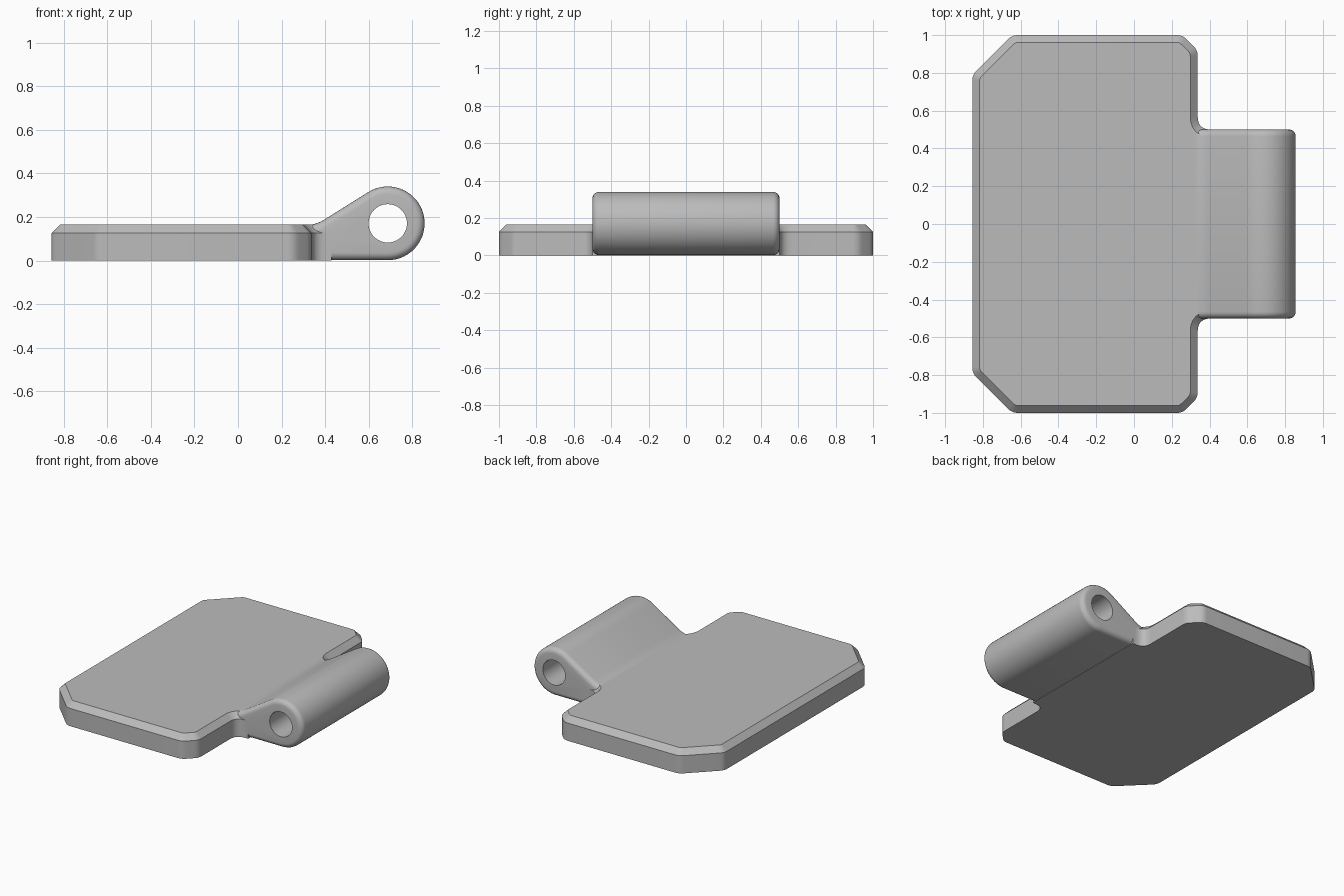
import bpy
import bmesh
import math
from mathutils import Vector, Matrix

if "Cube" in bpy.data.objects:
    bpy.data.objects.remove(bpy.data.objects["Cube"], do_unlink=True)

grey = bpy.data.materials.new("plain_grey")
grey.use_nodes = True
GREY = (0.5, 0.5, 0.5, 1)
grey.diffuse_color = GREY
grey.node_tree.nodes["Principled BSDF"].inputs["Base Color"].default_value = GREY

THICK = 0.165
EYE_X, EYE_Z, EYE_R, HOLE_R = 0.687, 0.171, 0.169, 0.088


def rounded(corners, steps=6):
    """Round each (x, y, cut) corner of a closed outline; cut 0 stays sharp."""
    out = []
    for i, (x, y, cut) in enumerate(corners):
        p = Vector((x, y))
        if not cut:
            out.append(p)
            continue
        before = Vector(corners[i - 1][:2])
        after = Vector(corners[(i + 1) % len(corners)][:2])
        a = p + (before - p).normalized() * cut
        b = p + (after - p).normalized() * cut
        for k in range(steps + 1):
            t = k / steps
            out.append(a * (1 - t) ** 2 + p * 2 * t * (1 - t) + b * t * t)
    return out


def extrude_outline(name, outline, height, bevel, segments, both_ends):
    """Extrude an outline along z and bevel the rim of its end caps."""
    bm = bmesh.new()
    base = bm.faces.new([bm.verts.new((p.x, p.y, 0)) for p in outline])
    ext = bmesh.ops.extrude_face_region(bm, geom=[base], use_keep_orig=True)
    top = [v for v in ext["geom"] if isinstance(v, bmesh.types.BMVert)]
    bmesh.ops.translate(bm, verts=top, vec=(0, 0, height))
    bmesh.ops.recalc_face_normals(bm, faces=bm.faces)
    rim = [e for e in bm.edges if all(v.co.z > height / 2 for v in e.verts)
           or (both_ends and all(v.co.z < height / 2 for v in e.verts))]
    bmesh.ops.bevel(bm, geom=rim, offset=bevel, segments=segments,
                    profile=0.5, affect='EDGES')
    mesh = bpy.data.meshes.new(name)
    bm.to_mesh(mesh)
    bm.free()
    mesh.materials.append(grey)
    obj = bpy.data.objects.new(name, mesh)
    bpy.context.collection.objects.link(obj)
    return obj


def combine(target, tool, operation):
    """Apply a boolean and remove the tool object."""
    mod = target.modifiers.new(operation.lower(), 'BOOLEAN')
    mod.operation, mod.solver, mod.object = operation, 'EXACT', tool
    bpy.context.view_layer.objects.active = target
    bpy.ops.object.modifier_apply(modifier=mod.name)
    bpy.data.objects.remove(tool, do_unlink=True)


# Flat plate: clipped corners, filleted neck and chamfered top rim
half = [(0.43, 0.5, 0), (0.337, 0.5, 0.07), (0.337, 0.92, 0.03),
        (0.257, 1, 0.03), (-0.645, 1, 0.03), (-0.856, 0.79, 0.03)]
mirrored = [(x, -y, cut) for x, y, cut in reversed(half)]
plate = extrude_outline("hinge_leaf", rounded(half + mirrored),
                        THICK, 0.039, 1, False)

# Hinge knuckle: side profile with a round eye and a sloping web
profile = []
for k in range(41):
    a = math.radians(-90 + 212 * k / 40)
    profile.append((EYE_X + EYE_R * math.cos(a), EYE_Z + EYE_R * math.sin(a), 0))
top_z = THICK - 0.002
tx, tz, _ = profile[-1]
foot_x = tx - (tz - top_z) / math.tan(math.radians(32))
profile += [(foot_x, top_z, 0.045), (0.2, top_z, 0), (0.2, 0.002, 0)]
knuckle = extrude_outline("knuckle", rounded(profile), 1.0, 0.035, 5, True)
to_side = Matrix.Translation((0, 0.5, 0)) @ Matrix.Rotation(math.pi / 2, 4, 'X')
knuckle.data.transform(to_side)

# Pin hole through the eye
circle = [Vector((EYE_X + HOLE_R * math.cos(k * math.tau / 48),
                  EYE_Z + HOLE_R * math.sin(k * math.tau / 48))) for k in range(48)]
pin = extrude_outline("pin_hole_cutter", circle, 1.4, 0.01, 1, True)
pin.data.transform(Matrix.Translation((0, 0.2, 0)) @ to_side)
pin.hide_render = True

combine(knuckle, pin, 'DIFFERENCE')
combine(plate, knuckle, 'UNION')

bpy.ops.object.select_all(action='DESELECT')
plate.select_set(True)
bpy.context.view_layer.objects.active = plate
bpy.ops.object.shade_smooth_by_angle(angle=math.radians(30))
